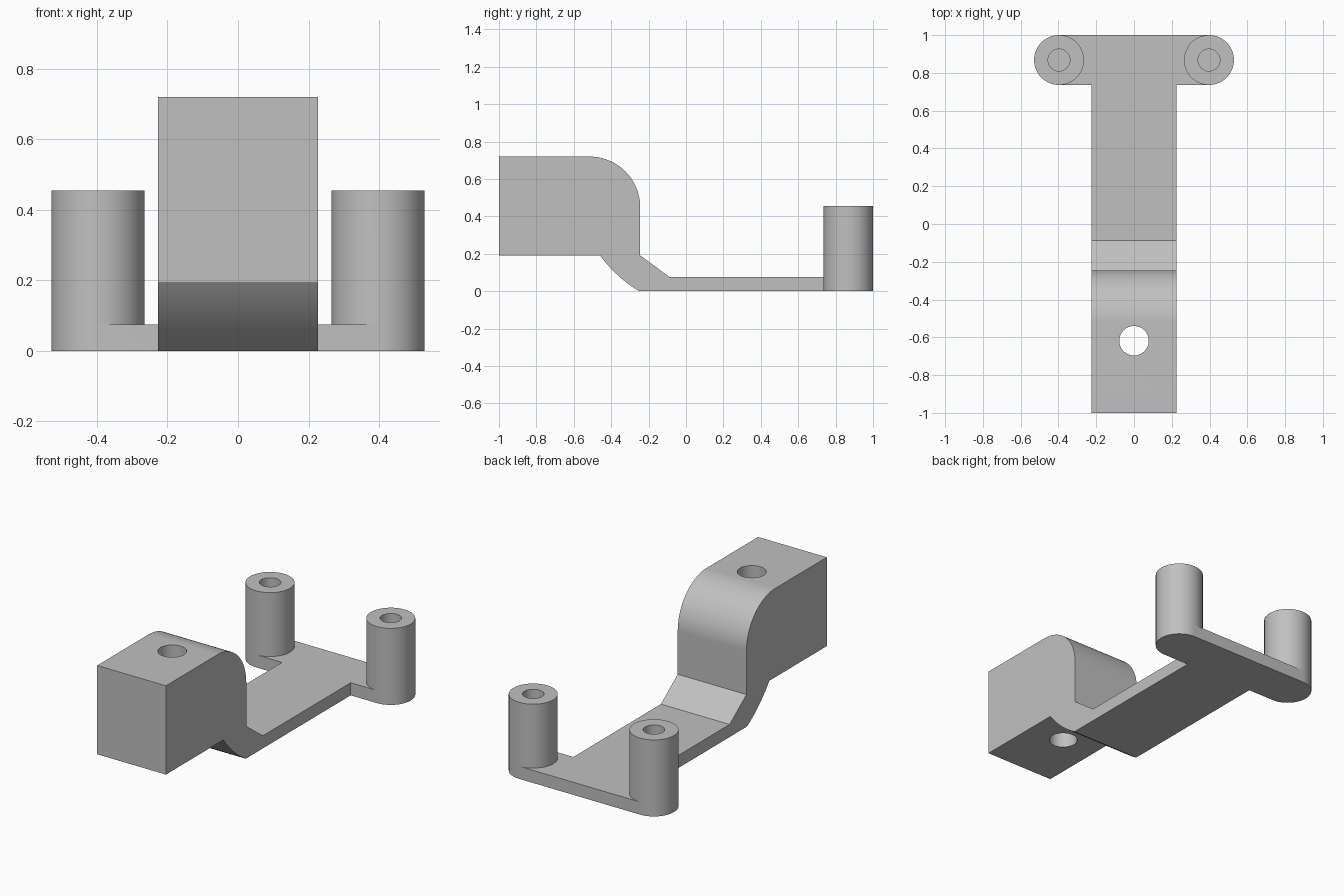
import bpy, bmesh
from math import sin, cos, pi, radians
from mathutils import Matrix

if "Cube" in bpy.data.objects:
    bpy.data.objects.remove(bpy.data.objects["Cube"])

HALF_WIDTH = 0.226
PLATE = 0.075
POST_X, POST_Y, POST_R, POST_TOP = 0.397, 0.868, 0.132, 0.455

grey = bpy.data.materials.new("plain grey")
grey.use_nodes = True
colour = (0.53, 0.53, 0.53, 1)
grey.diffuse_color = colour
grey.node_tree.nodes["Principled BSDF"].inputs["Base Color"].default_value = colour


def finish(bm, name):
    bmesh.ops.recalc_face_normals(bm, faces=bm.faces)
    mesh = bpy.data.meshes.new(name)
    bm.to_mesh(mesh)
    bm.free()
    obj = bpy.data.objects.new(name, mesh)
    bpy.context.collection.objects.link(obj)
    mesh.materials.append(grey)
    return obj


def cylinder(name, x, y, radius, low, high):
    bm = bmesh.new()
    bmesh.ops.create_cone(bm, cap_ends=True, segments=64, radius1=radius,
                          radius2=radius, depth=high - low,
                          matrix=Matrix.Translation((x, y, (low + high) / 2)))
    return finish(bm, name)


def box(name, x, y0, y1, z0, z1):
    bm = bmesh.new()
    size = Matrix.Diagonal((2 * x, y1 - y0, z1 - z0, 1))
    place = Matrix.Translation((0, (y0 + y1) / 2, (z0 + z1) / 2))
    bmesh.ops.create_cube(bm, size=1, matrix=place @ size)
    return finish(bm, name)


def combine(target, tool, operation):
    mod = target.modifiers.new(operation.lower(), "BOOLEAN")
    mod.operation, mod.object, mod.solver = operation, tool, "EXACT"
    bpy.context.view_layer.objects.active = target
    bpy.ops.object.modifier_apply(modifier=mod.name)
    bpy.data.objects.remove(tool)


# Arm side profile in (y, z): block, rounded shoulder, ramp and flat plate
profile = [(-1, 0.192), (-1, 0.72)]
R = 0.27
for i in range(25):
    a = pi / 2 * (1 - i / 24)
    profile.append((-0.245 - R + R * cos(a), 0.72 - R + R * sin(a)))
profile += [(-0.245, 0.192), (-0.087, PLATE), (1, PLATE), (1, 0)]
# Gently bowed underside of the ramp
for i in range(13):
    t = i / 12
    bow = 0.04 * t * (1 - t)
    profile.append((-0.25 - 0.21 * t - bow, 0.192 * t - bow))

bm = bmesh.new()
side = bm.faces.new([bm.verts.new((-HALF_WIDTH, y, z)) for y, z in profile[:-1]]
                    + [bm.verts.new((-HALF_WIDTH, -0.46, 0.192))])
moved = bmesh.ops.extrude_face_region(bm, geom=[side])["geom"]
bmesh.ops.translate(bm, vec=(2 * HALF_WIDTH, 0, 0),
                    verts=[v for v in moved if isinstance(v, bmesh.types.BMVert)])
bracket = finish(bm, "bracket")

# Crossbar at the back and the two hollow posts on its ends
combine(bracket, box("crossbar", POST_X, POST_Y - POST_R, 1, 0, PLATE), "UNION")
for label, x in (("left", POST_X), ("right", -POST_X)):
    combine(bracket, cylinder(label + "_post", x, POST_Y, POST_R, 0, POST_TOP), "UNION")
    combine(bracket, cylinder(label + "_bore", x, POST_Y, 0.058, PLATE, 0.6), "DIFFERENCE")

# Through hole in the block
combine(bracket, cylinder("block_hole", 0, -0.618, 0.078, 0, 1), "DIFFERENCE")

# Smooth the rounded surfaces, keep the edges crisp
bpy.ops.object.select_all(action="DESELECT")
bracket.select_set(True)
bpy.context.view_layer.objects.active = bracket
bpy.ops.object.shade_smooth_by_angle(angle=radians(20))
weighted = bracket.modifiers.new("flat_face_normals", "WEIGHTED_NORMAL")
weighted.keep_sharp = True
